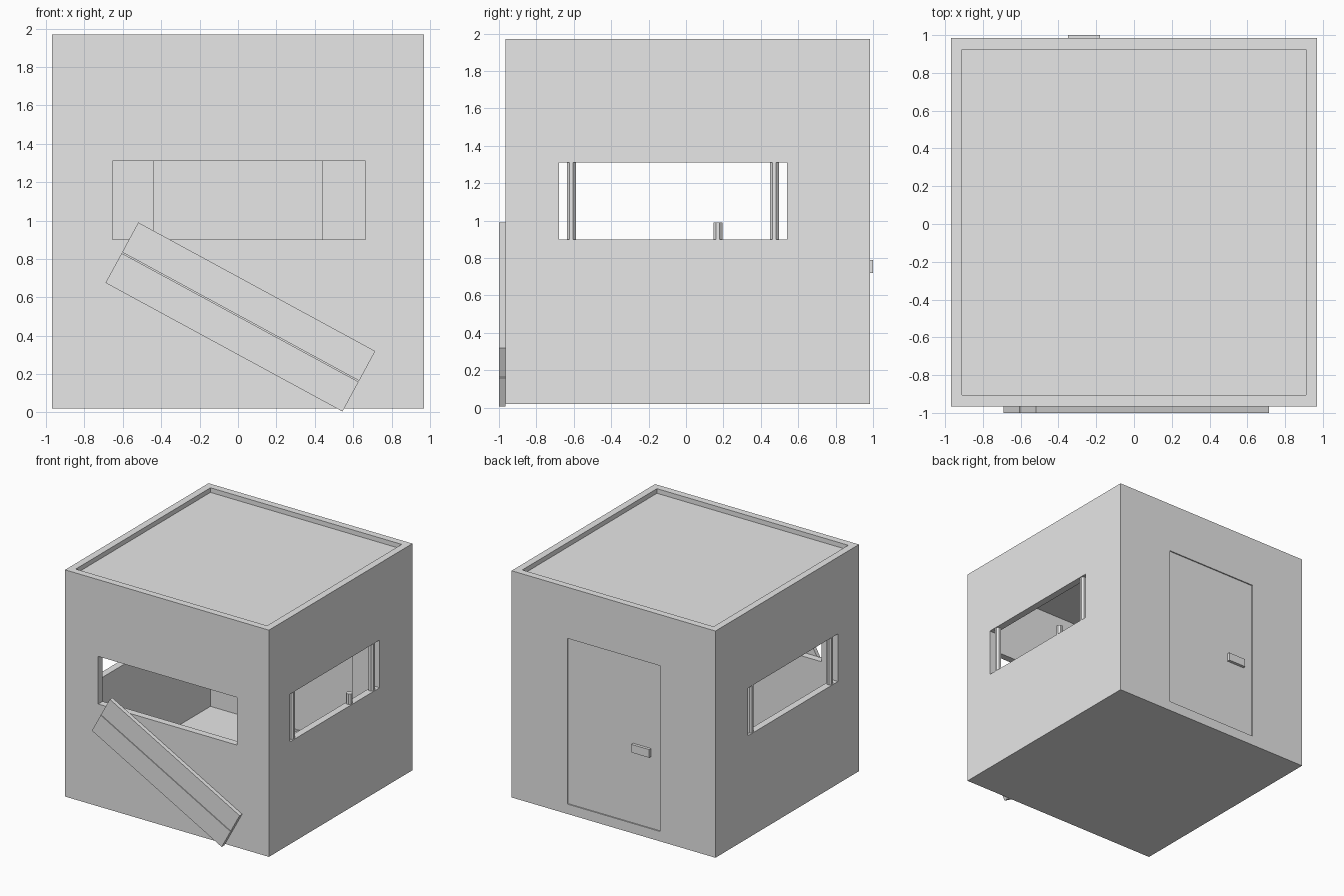
import bpy, math
from mathutils import Matrix

if "Cube" in bpy.data.objects:
    bpy.data.objects.remove(bpy.data.objects["Cube"])

concrete = bpy.data.materials.new("pale_grey")
concrete.diffuse_color = (0.8, 0.8, 0.8, 1)
concrete.use_nodes = True
concrete.node_tree.nodes["Principled BSDF"].inputs["Base Color"].default_value = concrete.diffuse_color


def box(name, x, y, z):
    """Axis-aligned box from (min, max) ranges."""
    bpy.ops.mesh.primitive_cube_add(size=1)
    ob = bpy.context.object
    ob.name = name
    size = [r[1] - r[0] for r in (x, y, z)]
    mid = [(r[0] + r[1]) / 2 for r in (x, y, z)]
    ob.data.transform(Matrix.Translation(mid) @ Matrix.Diagonal((*size, 1)))
    ob.data.materials.append(concrete)
    return ob


def cut(target, x, y, z):
    """Subtract a box from the target and discard the cutter."""
    cutter = box("cutter", x, y, z)
    cutter.hide_render = True
    mod = target.modifiers.new("cut", 'BOOLEAN')
    mod.operation = 'DIFFERENCE'
    mod.solver = 'EXACT'
    mod.object = cutter
    bpy.context.view_layer.objects.active = target
    bpy.ops.object.modifier_apply(modifier=mod.name)
    bpy.data.objects.remove(cutter, do_unlink=True)


# Hut shell: hollow room, sunken roof, front opening, side openings, doorway
W, Y0, Y1 = 0.97, -0.965, 0.985
T = 0.06
sill, lintel = 0.90, 1.31
shell = box("hut_shell", (-W, W), (Y0, Y1), (0.02, 1.97))
inner_x, inner_y = (-W + T, W - T), (Y0 + T, Y1 - T)
cut(shell, inner_x, inner_y, (0.09, 1.88))
cut(shell, inner_x, inner_y, (1.93, 2.2))
cut(shell, (-0.655, 0.665), (-1.2, -0.8), (sill, lintel))
cut(shell, (-1.2, 1.2), (-0.68, 0.54), (sill, lintel))
cut(shell, (-0.44, 0.44), (0.8, 1.2), (0.105, 1.53))

# Door set slightly back in the doorway, with a block handle
box("door", (-0.44, 0.44), (Y1 - T + 0.01, Y1 - 0.01), (0.105, 1.53))
box("door_handle", (-0.35, -0.18), (Y1 - 0.012, 1.0), (0.72, 0.79))


# Window bars standing on the side sills, one of them broken off
def bar(name, x, y, top):
    bpy.ops.mesh.primitive_cylinder_add(
        vertices=8, radius=0.026, depth=top - sill,
        location=(x, y, (top + sill) / 2), rotation=(0, 0, math.pi / 8))
    ob = bpy.context.object
    ob.name = name
    ob.data.materials.append(concrete)


for side, x in (("left", -0.94), ("right", 0.94)):
    bar(side + "_front_bar", x, -0.613, lintel)
    bar(side + "_rear_bar", x, 0.472, lintel)
bar("broken_bar", 0.94, 0.17, 0.99)

# Two boards leaning diagonally against the front wall
tilt = Matrix.Translation((0.0125, 0, 0.4975)) @ Matrix.Rotation(math.radians(28.5), 4, 'Y')
for name, z in (("upper_board", (0.003, 0.179)), ("lower_board", (-0.179, -0.003))):
    board = box(name, (-0.7025, 0.7025), (-1.0, Y0), z)
    board.data.transform(tilt)
